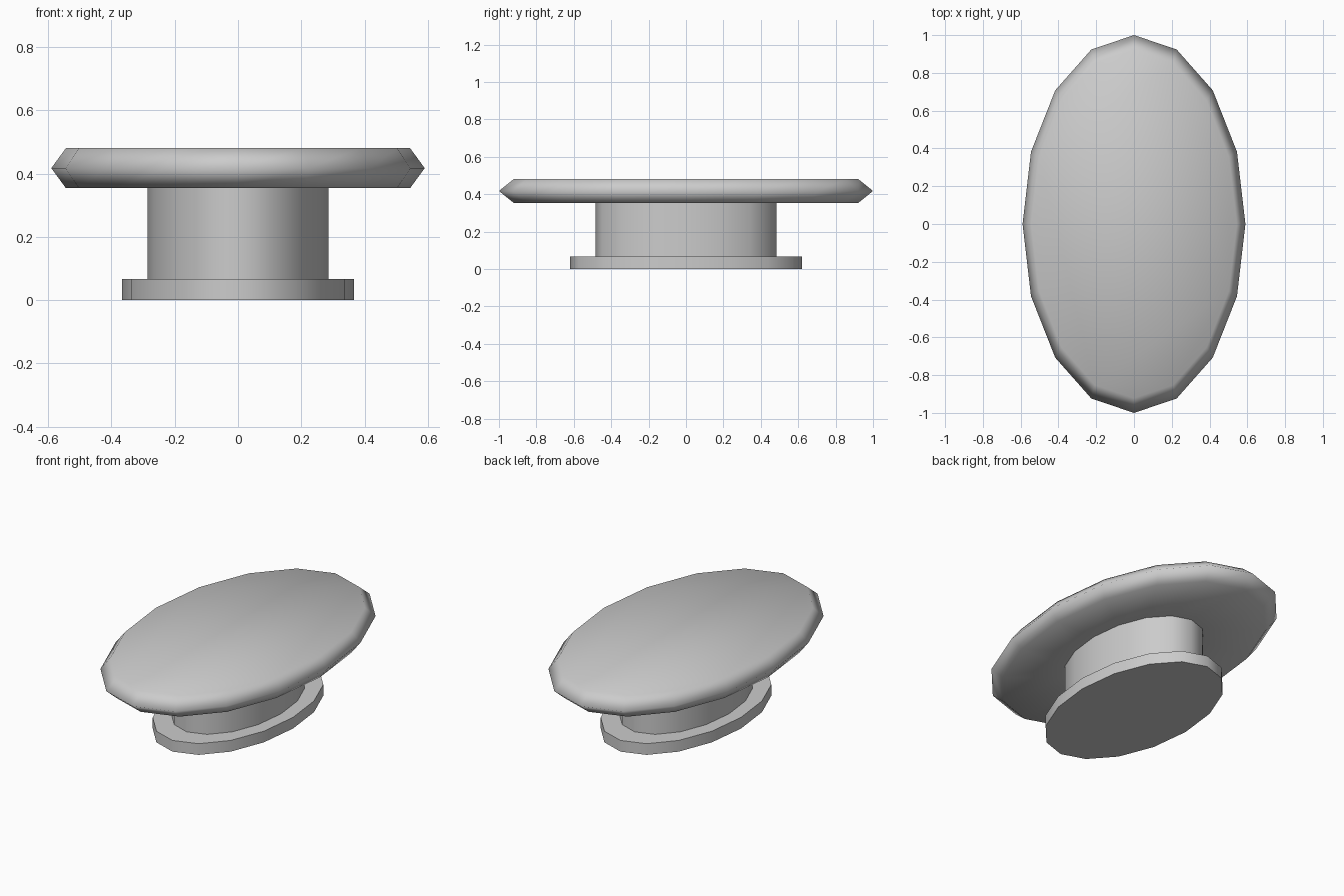
import bpy, bmesh, math

if "Cube" in bpy.data.objects:
    bpy.data.objects.remove(bpy.data.objects["Cube"])

SIDES, X_SCALE = 16, 0.59


def oval_loft(name, profile, cap_bottom=False, cap_top=False, angle=45):
    """Skin 16-sided oval rings given as (half length, height)."""
    bm = bmesh.new()
    rings = []
    for r, z in profile:
        rings.append([bm.verts.new((X_SCALE * r * math.cos(2 * math.pi * i / SIDES),
                                    r * math.sin(2 * math.pi * i / SIDES), z))
                      for i in range(SIDES)])
    for a, b in zip(rings, rings[1:]):
        for i in range(SIDES):
            j = (i + 1) % SIDES
            bm.faces.new((a[i], a[j], b[j], b[i]))
    if cap_bottom:
        bm.faces.new(rings[0][::-1])
    if cap_top:
        bm.faces.new(rings[-1])
    mesh = bpy.data.meshes.new(name)
    bm.to_mesh(mesh)
    bm.free()
    obj = bpy.data.objects.new(name, mesh)
    bpy.context.collection.objects.link(obj)
    bpy.ops.object.select_all(action='DESELECT')
    obj.select_set(True)
    bpy.context.view_layer.objects.active = obj
    bpy.ops.object.shade_smooth_by_angle(angle=math.radians(angle))
    return obj


STEM = 0.485
# Foot flange, closed below and open where the stem rises
oval_loft("base_flange", [(0.62, 0), (0.62, 0.067), (STEM, 0.067)], cap_bottom=True)
# Straight neck
oval_loft("stem", [(STEM, 0.067), (STEM, 0.354)])
# Bevelled oval plate, smooth all over
oval_loft("top_plate", [(STEM, 0.354), (0.922, 0.354), (1.0, 0.417), (0.922, 0.48)],
          cap_top=True, angle=180)
